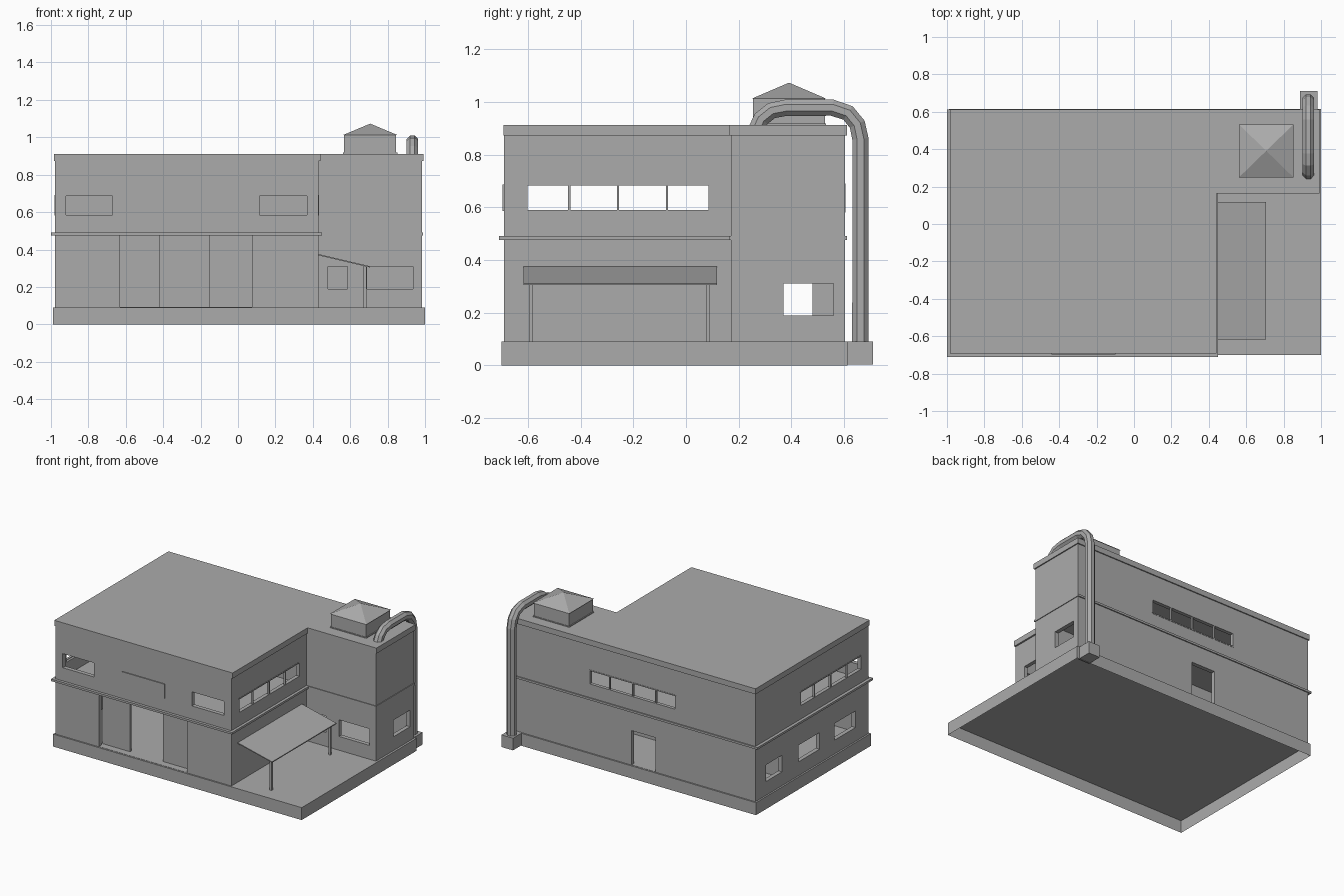
import bpy, bmesh, math
from mathutils import Vector

cube = bpy.data.objects.get("Cube")
if cube:
    bpy.data.objects.remove(cube, do_unlink=True)

GREY = (0.41, 0.41, 0.41, 1)
mat = bpy.data.materials.new("mid grey")
mat.use_nodes = True
mat.diffuse_color = GREY
mat.node_tree.nodes["Principled BSDF"].inputs["Base Color"].default_value = GREY


def finish(name, bm):
    bmesh.ops.recalc_face_normals(bm, faces=bm.faces)
    me = bpy.data.meshes.new(name)
    bm.to_mesh(me)
    bm.free()
    me.materials.append(mat)
    ob = bpy.data.objects.new(name, me)
    bpy.context.collection.objects.link(ob)
    return ob


def add_box(bm, x, y, z):
    """Box from three (low, high) ranges."""
    vs = bmesh.ops.create_cube(bm, size=1)["verts"]
    for v in vs:
        v.co = [r[0] + (c + 0.5) * (r[1] - r[0]) for r, c in zip((x, y, z), v.co)]
    return vs


def boxes(name, *ranges):
    bm = bmesh.new()
    for r in ranges:
        add_box(bm, *r)
    return finish(name, bm)


def prism(name, outline, z0, z1):
    bm = bmesh.new()
    face = bm.faces.new([bm.verts.new((x, y, z0)) for x, y in outline])
    top = bmesh.ops.extrude_face_region(bm, geom=[face])["geom"]
    for v in top:
        if isinstance(v, bmesh.types.BMVert):
            v.co.z = z1
    return finish(name, bm)


def l_shape(left, front, notch_x, notch_y, right, back):
    return [(left, front), (notch_x, front), (notch_x, notch_y),
            (right, notch_y), (right, back), (left, back)]


def cut(ob, cutter):
    mod = ob.modifiers.new("cut", "BOOLEAN")
    mod.operation, mod.solver, mod.object = "DIFFERENCE", "EXACT", cutter
    bpy.context.view_layer.objects.active = ob
    bpy.ops.object.modifier_apply(modifier=mod.name)
    bpy.data.objects.remove(cutter, do_unlink=True)


# Plinth, open underneath
bm = bmesh.new()
add_box(bm, (-0.99, 1.0), (-0.70, 0.614), (0, 0.09))
bm.normal_update()
bmesh.ops.delete(bm, geom=[f for f in bm.faces if f.normal.z < -0.5], context="FACES")
finish("plinth", bm)

# Hollow walls with window and door openings
LEFT, FRONT, INNER, NOTCH, RIGHT, BACK = -0.978, -0.69, 0.43, 0.17, 0.985, 0.604
T = 0.03
walls = prism("walls", l_shape(LEFT, FRONT, INNER, NOTCH, RIGHT, BACK), 0.09, 0.875)
cut(walls, prism("room_cutter", l_shape(LEFT + T, FRONT + T, INNER - T, NOTCH + T,
                                        RIGHT - T, BACK - T), 0, 1))
HIGH, LOW = (0.585, 0.687), (0.19, 0.31)


def through(at):
    return (at - 0.06, at + 0.06)


STRIP_Y, STRIP_X = (-0.605, 0.09), (-0.34, 0.35)
holes = [((-0.63, 0.075), through(FRONT), (0.092, 0.474)),
         ((-0.18, 0.013), through(BACK), (0.092, 0.34)),
         (STRIP_X, through(BACK), HIGH),
         (through(RIGHT), (0.37, 0.56), LOW)]
holes += [((a, b), through(FRONT), HIGH) for a, b in ((-0.92, -0.67), (0.115, 0.37))]
holes += [((a, b), through(NOTCH), LOW) for a, b in ((0.48, 0.585), (0.69, 0.935))]
holes += [(through(LEFT), r, LOW) for r in ((-0.54, -0.30), (-0.13, 0.11), (0.30, 0.48))]
holes += [(through(x), STRIP_Y, HIGH) for x in (LEFT, INNER)]
cut(walls, boxes("opening_cutter", *holes))

# Inner wall between the front rooms and the back rooms
boxes("inner_wall", ((LEFT + T, INNER), (NOTCH, NOTCH + T), (0.09, 0.873)))

# Floor band and roof slab
prism("upper_floor_band", l_shape(-1.0, -0.71, 0.45, 0.165, 0.99, 0.612), 0.475, 0.49)
prism("roof_slab", l_shape(-0.985, FRONT - 0.003, 0.442, 0.164, 0.993, 0.612), 0.872, 0.912)


# Frames and mullions of the strip windows
def strip_frame(name, along, wall, across_x):
    a, b = along
    bars = [((a, b), (z - 0.004, z + 0.004)) for z in HIGH]
    for t in (0, 0.233, 0.5, 0.767, 1):
        p = a + (b - a) * t
        bars.append(((p - 0.004, p + 0.004), HIGH))
    depth = (wall - 0.008, wall + 0.008)
    boxes(name, *[(r, depth, z) if across_x else (depth, r, z) for r, z in bars])


strip_frame("left_window_frame", STRIP_Y, LEFT + 0.006, False)
strip_frame("right_window_frame", STRIP_Y, INNER - 0.006, False)
strip_frame("back_window_frame", STRIP_X, BACK - 0.006, True)

# Front panel and sliding doors
boxes("front_panel", ((-0.44, -0.10), (-0.697, -0.689), HIGH))
for name, r in (("left_door", (-0.64, -0.42)), ("right_door", (-0.155, 0.085))):
    boxes(name, (r, (-0.635, -0.62), (0.09, 0.475)))

# Sloping porch roof on two posts
bm = bmesh.new()
for v in add_box(bm, (0.425, 0.705), (-0.617, 0.117), (0, 0.007)):
    v.co.z += 0.37 if v.co.x < 0.5 else 0.304
finish("porch_roof", bm)
boxes("porch_posts", *[((0.67, 0.686), (y, y + 0.016), (0.09, 0.311))
                       for y in (-0.596, 0.075)])

# Roof hatch with a pyramid cap
CX, CY = 0.707, 0.391
boxes("hatch", ((0.568, 0.846), (0.254, 0.528), (0.91, 1.012)),
      ((0.562, 0.852), (0.25, 0.532), (0.91, 0.918)))
bm = bmesh.new()
ring = [bm.verts.new((CX + sx * 0.146, CY + sy * 0.142, 1.012))
        for sx, sy in ((-1, -1), (1, -1), (1, 1), (-1, 1))]
apex = bm.verts.new((CX, CY, 1.073))
bm.faces.new(ring)
for i in range(4):
    bm.faces.new((ring[i], ring[(i + 1) % 4], apex))
finish("hatch_cap", bm)

# Eight-sided duct from the roof over the back wall to its foot
path = [Vector((0.932, y, z)) for y, z in (
    (0.265, 0.89), (0.285, 0.935), (0.325, 0.967), (0.38, 0.978), (0.555, 0.978),
    (0.615, 0.958), (0.65, 0.915), (0.662, 0.86), (0.662, 0.05))]
curve = bpy.data.curves.new("duct", "CURVE")
curve.dimensions = "3D"
curve.bevel_depth = 0.0335
curve.bevel_resolution = 2
curve.use_fill_caps = True
spline = curve.splines.new("POLY")
spline.points.add(len(path) - 1)
for p, co in zip(spline.points, path):
    p.co = (*co, 1)
    p.tilt = math.pi / 8
spline.use_smooth = False
curve.materials.append(mat)
bpy.context.collection.objects.link(bpy.data.objects.new("duct", curve))
boxes("duct_foot", ((0.888, 0.98), (0.60, 0.71), (0.003, 0.091)))
